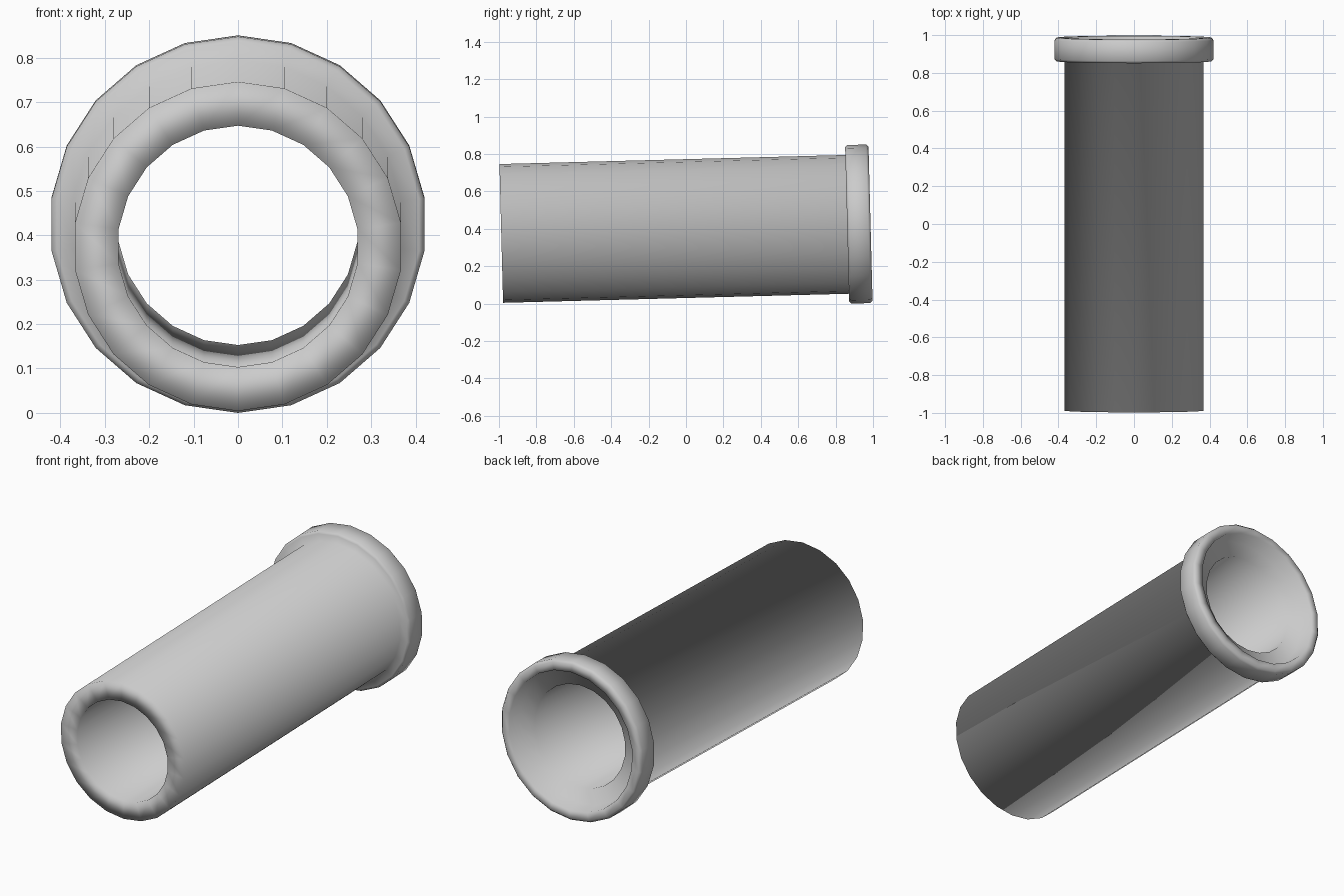
import bpy, bmesh, math
from mathutils import Matrix, Vector

if "Cube" in bpy.data.objects:
    bpy.data.objects.remove(bpy.data.objects["Cube"])

SIDES = 22
TILT = math.radians(1.5)

# closed wall section: (radius, distance along the pipe from the front end)
PROFILE = [
    (0.272, 0.0), (0.371, 0.0),          # front lip
    (0.371, 1.85), (0.412, 1.85),        # barrel, shoulder of collar
    (0.424, 1.862), (0.424, 1.962),      # collar
    (0.412, 1.975), (0.37, 1.975),       # back lip
    (0.358, 1.895), (0.272, 1.895),      # socket recess, then the bore
]

# pipe: section swept round the y axis
bm = bmesh.new()
rings = []
for i in range(SIDES):
    a = 2 * math.pi * i / SIDES
    rings.append([bm.verts.new((r * math.sin(a), t, r * math.cos(a))) for r, t in PROFILE])
n = len(PROFILE)
for i in range(SIDES):
    a, b = rings[i], rings[(i + 1) % SIDES]
    for j in range(n):
        k = (j + 1) % n
        bm.faces.new((a[j], a[k], b[k], b[j]))
bmesh.ops.recalc_face_normals(bm, faces=bm.faces)

# slight upward tilt towards the back, then rest on the ground, centred
bm.transform(Matrix.Rotation(TILT, 4, 'X'))
ys = [v.co.y for v in bm.verts]
low = min(v.co.z for v in bm.verts)
bm.transform(Matrix.Translation(Vector((0, -(min(ys) + max(ys)) / 2, -low))))
for f in bm.faces:
    f.smooth = True

mesh = bpy.data.meshes.new("pipe")
bm.to_mesh(mesh)
bm.free()
bpy.context.collection.objects.link(bpy.data.objects.new("pipe", mesh))
